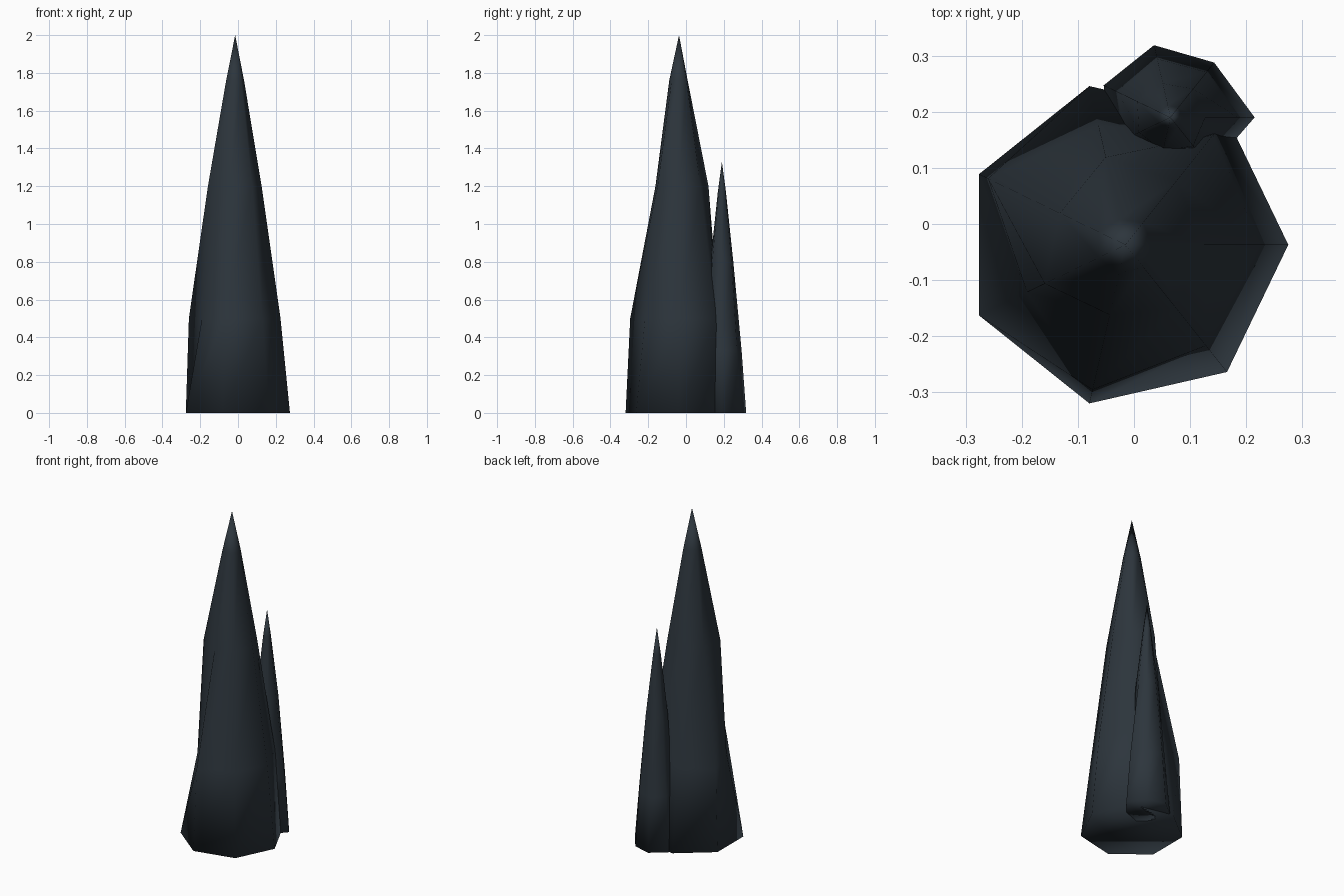
import bpy, math

if "Cube" in bpy.data.objects:
    bpy.data.objects.remove(bpy.data.objects["Cube"])

slate = bpy.data.materials.new("dark slate")
slate.diffuse_color = (0.026, 0.036, 0.046, 1)
slate.use_nodes = True
slate.node_tree.nodes["Principled BSDF"].inputs["Base Color"].default_value = slate.diffuse_color


def spire(name, cx, cy, rings, tip):
    """Seven-sided pointed rock; each ring is a height and its corner radii."""
    n = 7
    verts, faces = [], []
    for z, radii in rings:
        for i, r in enumerate(radii):
            a = 2 * math.pi * i / n
            verts.append((cx + r * math.cos(a), cy + r * math.sin(a), z))
    for k in range(len(rings) - 1):
        for i in range(n):
            j = (i + 1) % n
            faces.append((k * n + i, k * n + j, (k + 1) * n + j, (k + 1) * n + i))
    top = (len(rings) - 1) * n
    verts.append((cx, cy, tip))
    faces += [(top + i, top + (i + 1) % n, len(verts) - 1) for i in range(n)]
    faces.append(tuple(reversed(range(n))))
    me = bpy.data.meshes.new(name)
    me.from_pydata(verts, [], faces)
    me.materials.append(slate)
    me.shade_smooth()
    ob = bpy.data.objects.new(name, me)
    bpy.context.collection.objects.link(ob)
    return ob


# Tall main spire
spire("main_spire", -0.015, -0.037, [
    (0.0, [0.29] * 7),
    (0.5, [0.24, 0.25, 0.218, 0.272, 0.195, 0.265, 0.23]),
    (1.2, [0.14, 0.145, 0.16, 0.13, 0.16, 0.128, 0.145]),
    (1.76, [0.047, 0.05, 0.047, 0.052, 0.053, 0.053, 0.05]),
], 2.0)

# Small spire leaning against the back
spire("small_spire", 0.065, 0.19, [
    (0.0, [0.15, 0.125, 0.132, 0.132, 0.13, 0.13, 0.115]),
    (0.33, [0.12, 0.103, 0.107, 0.104, 0.09, 0.09, 0.09]),
    (0.8, [0.062, 0.065, 0.062, 0.066, 0.062, 0.062, 0.065]),
    (1.17, [0.022] * 7),
], 1.33)
